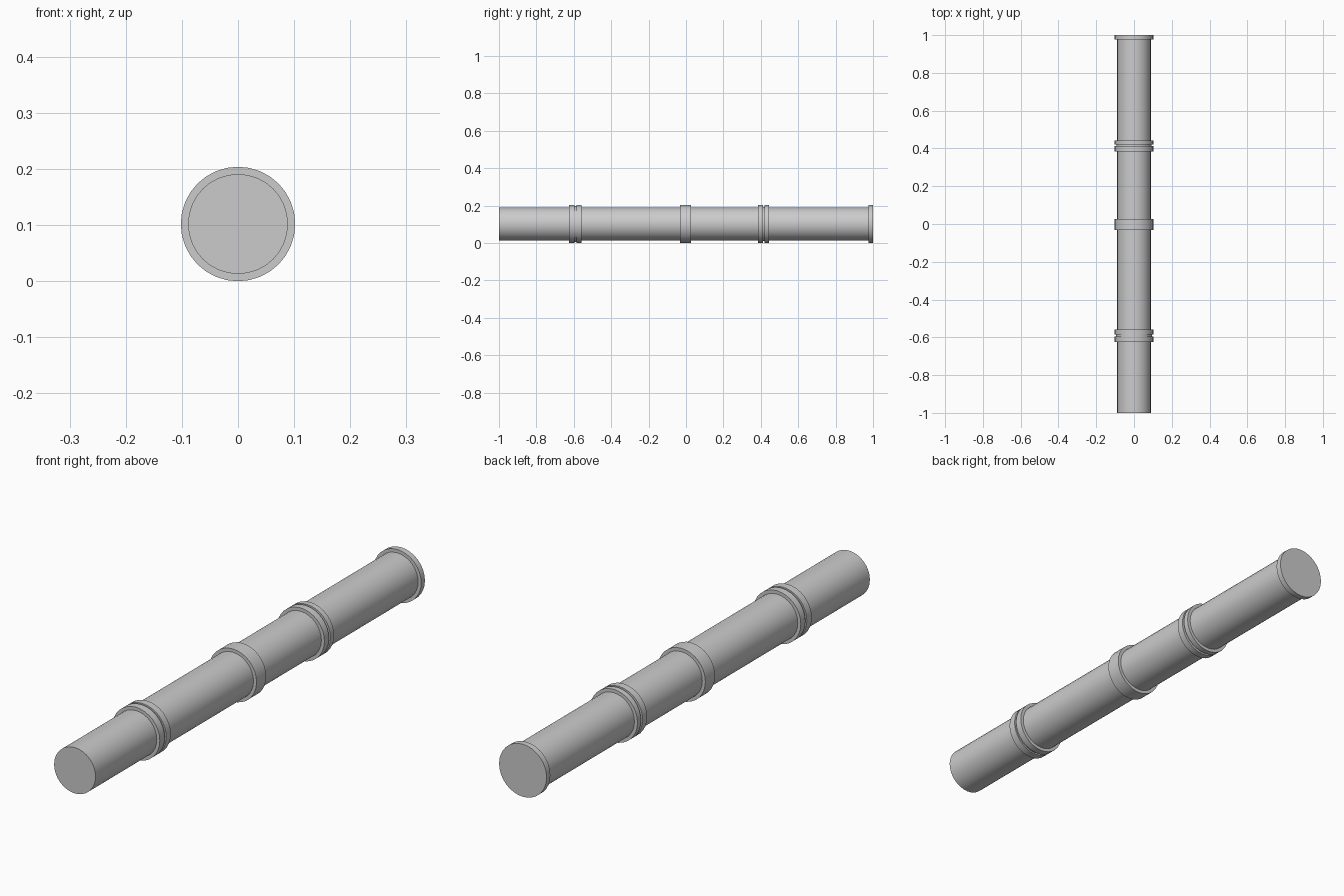
import bpy, math

if "Cube" in bpy.data.objects:
    bpy.data.objects.remove(bpy.data.objects["Cube"])

R_PIPE, R_RING, Z = 0.089, 0.102, 0.102
SIDES = 32


def lathe(name, profile):
    """Spin (y, radius) points around the pipe axis and cap both ends."""
    verts, faces = [], []
    for y, r in profile:
        for i in range(SIDES):
            a = 2 * math.pi * i / SIDES
            verts.append((r * math.sin(a), y, Z + r * math.cos(a)))
    for k in range(len(profile) - 1):
        for i in range(SIDES):
            j = (i + 1) % SIDES
            a, b = k * SIDES, (k + 1) * SIDES
            faces.append((a + i, a + j, b + j, b + i))
    last = (len(profile) - 1) * SIDES
    faces.append(tuple(reversed(range(SIDES))))
    faces.append(tuple(range(last, last + SIDES)))
    me = bpy.data.meshes.new(name)
    me.from_pydata(verts, [], faces)
    ob = bpy.data.objects.new(name, me)
    bpy.context.collection.objects.link(ob)
    # outward normals, smooth sides with sharp rims
    bpy.ops.object.select_all(action='DESELECT')
    ob.select_set(True)
    bpy.context.view_layer.objects.active = ob
    bpy.ops.object.mode_set(mode='EDIT')
    bpy.ops.mesh.select_all(action='SELECT')
    bpy.ops.mesh.normals_make_consistent(inside=False)
    bpy.ops.object.mode_set(mode='OBJECT')
    bpy.ops.object.shade_smooth_by_angle(angle=math.radians(30))
    return ob


def band(name, y0, y1, groove=None, depth=0.0):
    """Raised collar, optionally with a groove cut round it."""
    pts = [(y0, R_RING), (y1, R_RING)]
    if groove:
        g0, g1 = groove
        pts[1:1] = [(g0, R_RING), (g0, R_RING - depth),
                    (g1, R_RING - depth), (g1, R_RING)]
    return lathe(name, pts)


# Main pipe
lathe("pipe", [(-1.0, R_PIPE), (0.99, R_PIPE)])

# Collars along the pipe
band("front_grooved_collar", -0.625, -0.558, (-0.595, -0.586), 0.006)
band("middle_collar", -0.032, 0.027)
band("rear_double_collar", 0.384, 0.443, (0.412, 0.421), 0.010)
band("end_flange", 0.977, 1.0)
